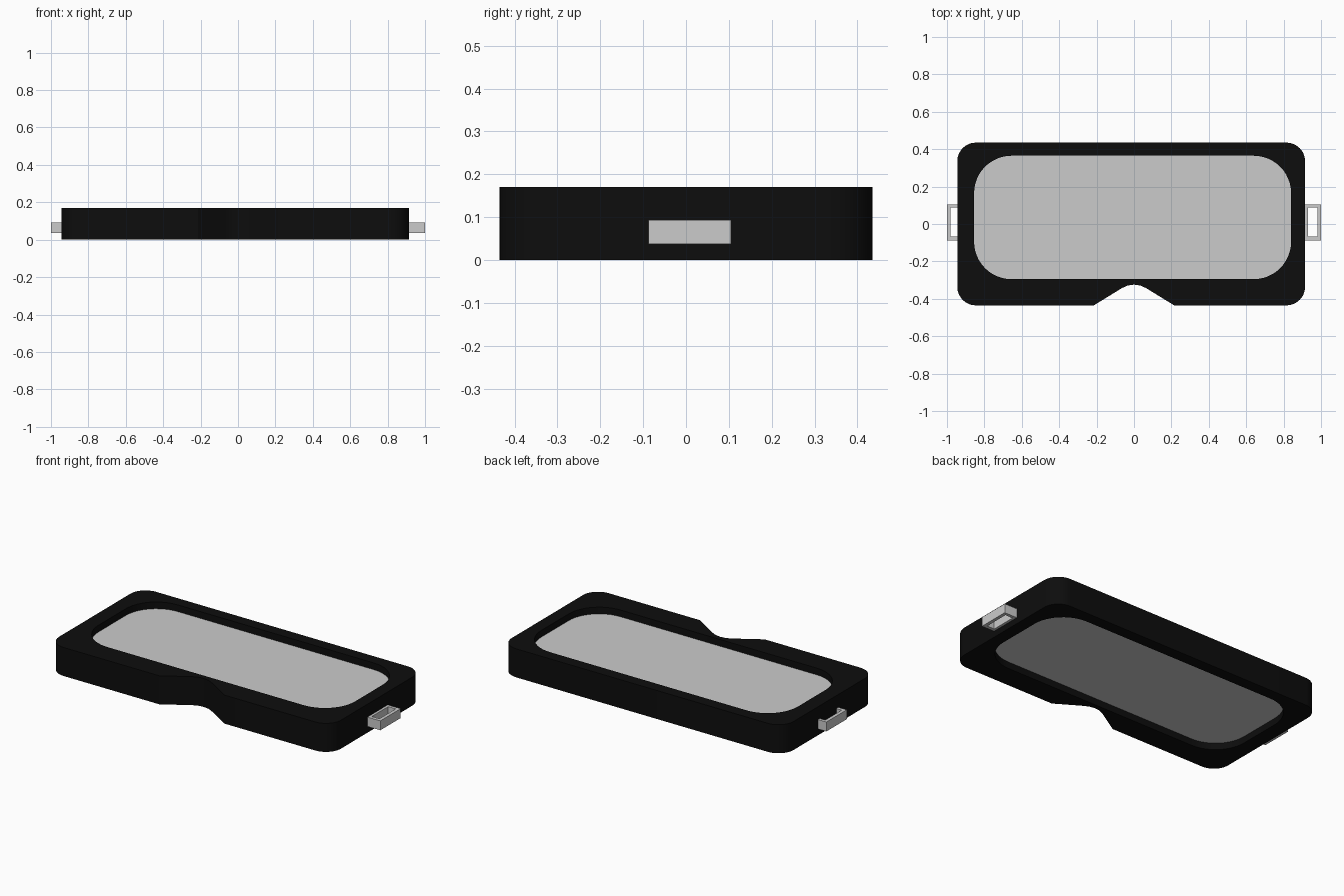
import bpy, bmesh
from math import sin, cos, pi
from mathutils import Vector

if "Cube" in bpy.data.objects:
    bpy.data.objects.remove(bpy.data.objects["Cube"])


def rounded_rect(x0, x1, y0, y1, r, n=12):
    """Counter-clockwise outline starting at the lower-right corner."""
    pts = []
    corners = [(x1 - r, y0 + r, -pi / 2), (x1 - r, y1 - r, 0),
               (x0 + r, y1 - r, pi / 2), (x0 + r, y0 + r, pi)]
    for cx, cy, start in corners:
        for i in range(n + 1):
            a = start + pi / 2 * i / n
            pts.append((cx + r * cos(a), cy + r * sin(a)))
    return pts


def plate(name, loops, z0, z1, color=None):
    """Extrude an outline (plus optional hole outlines) from z0 to z1."""
    bm = bmesh.new()
    edges = []
    for pts in loops:
        vs = [bm.verts.new((x, y, z0)) for x, y in pts]
        edges += [bm.edges.new((vs[i - 1], vs[i])) for i in range(len(vs))]
    bmesh.ops.triangle_fill(bm, use_beauty=True, use_dissolve=False, edges=edges,
                            normal=(0, 0, 1))
    ext = bmesh.ops.extrude_face_region(bm, geom=bm.faces[:], use_keep_orig=True)
    top = [g for g in ext["geom"] if isinstance(g, bmesh.types.BMVert)]
    bmesh.ops.translate(bm, verts=top, vec=Vector((0, 0, z1 - z0)))
    bmesh.ops.recalc_face_normals(bm, faces=bm.faces[:])
    me = bpy.data.meshes.new(name)
    bm.to_mesh(me)
    bm.free()
    ob = bpy.data.objects.new(name, me)
    bpy.context.collection.objects.link(ob)
    if color:
        mat = bpy.data.materials.new(name + "_color")
        mat.diffuse_color = color
        mat.use_nodes = True
        mat.node_tree.nodes["Principled BSDF"].inputs["Base Color"].default_value = mat.diffuse_color
        me.materials.append(mat)
    bpy.ops.object.select_all(action='DESELECT')
    ob.select_set(True)
    bpy.context.view_layer.objects.active = ob
    bpy.ops.object.shade_smooth_by_angle(angle=0.5)
    return ob


# Nose notch along the front edge, left to right
notch = [(-0.215, -0.435), (-0.065, -0.343), (-0.035, -0.329), (0, -0.324),
         (0.035, -0.329), (0.065, -0.343), (0.215, -0.435)]

# Black frame with window opening
outer = rounded_rect(-0.945, 0.915, -0.435, 0.435, 0.10) + notch
window = rounded_rect(-0.855, 0.84, -0.295, 0.365, 0.20)
plate("goggle_frame", [outer, window], 0, 0.17, (0.004, 0.004, 0.004, 1))

# Lens recessed from both faces
plate("lens", [window], 0.04, 0.13)

# Strap loops on both sides
for side, s in (("left", -1), ("right", 1)):
    def box(x0, x1, y0, y1):
        return [(s * x0, y0), (s * x1, y0), (s * x1, y1), (s * x0, y1)]
    plate(side + "_strap_loop",
          [box(0.91, 1.0, -0.087, 0.105), box(0.93, 0.98, -0.067, 0.087)],
          0.037, 0.093)
